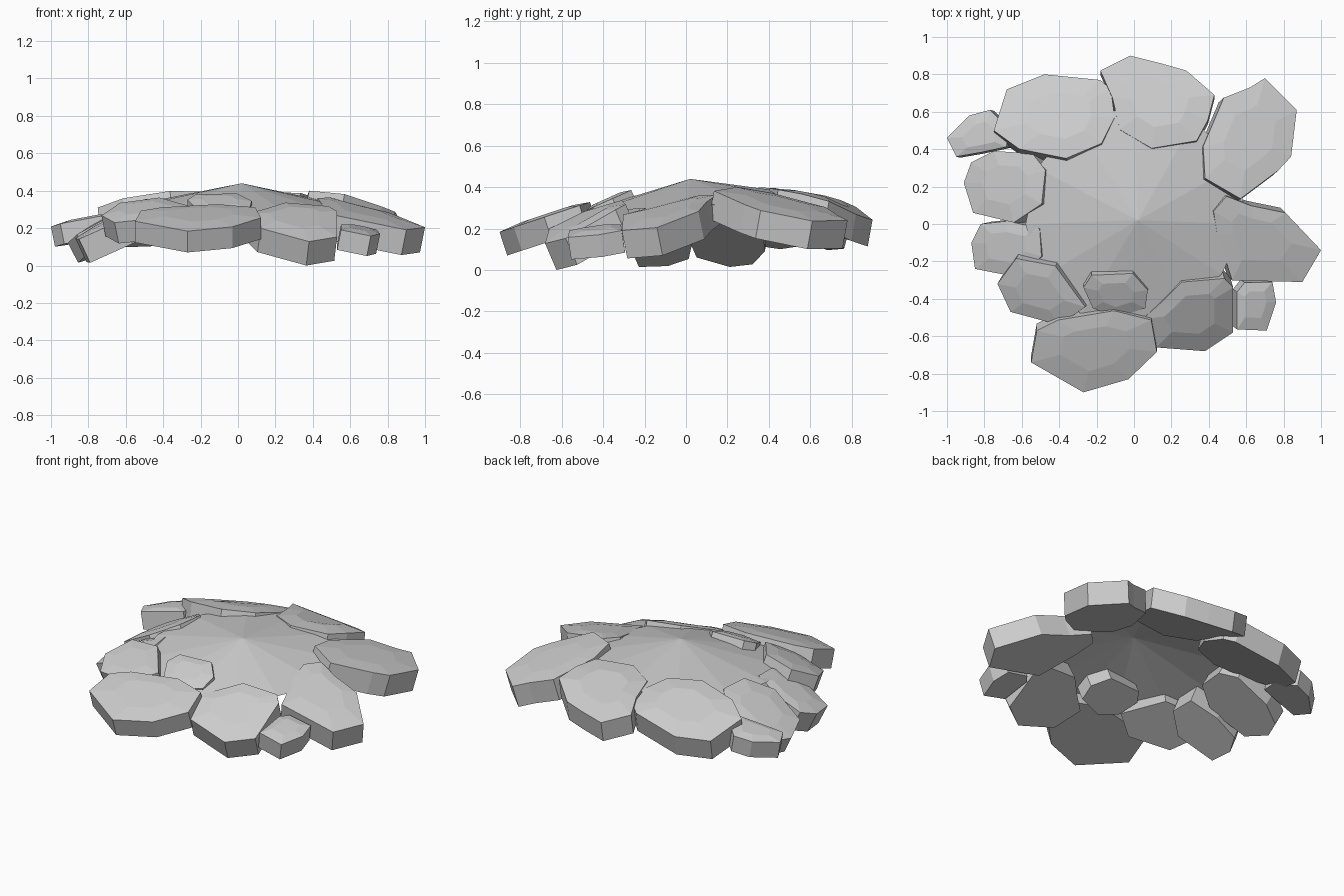
import bpy, bmesh, math
from mathutils import Vector

if "Cube" in bpy.data.objects:
    bpy.data.objects.remove(bpy.data.objects["Cube"])


def finish(bm, name):
    bmesh.ops.recalc_face_normals(bm, faces=bm.faces)
    me = bpy.data.meshes.new(name)
    bm.to_mesh(me)
    bm.free()
    ob = bpy.data.objects.new(name, me)
    bpy.context.collection.objects.link(ob)
    return ob


def slab(name, outline, z, gx, gy, t, bulge=0.012, droop=0.0):
    """Tilted stone slab: top-view outline, centre height, slopes and thickness."""
    n = len(outline)
    c = Vector((sum(p[0] for p in outline) / n, sum(p[1] for p in outline) / n))
    out = c.normalized()
    nrm = Vector((-gx, -gy, 1)).normalized()
    mid = Vector((c.x, c.y, z))
    bm = bmesh.new()
    rings = [[], [], []]
    for x, y in outline:
        p = Vector((x, y))
        if (p - c).dot(out) < 0:          # leave room for the visible inner wall
            p += out * 0.025
        d = p - c
        far = max(0, d.dot(out))
        h = z + gx * d.x + gy * d.y - droop * far * far
        rim = Vector((p.x, p.y, h))
        rings[0].append(bm.verts.new(mid.lerp(rim, 0.55) + nrm * bulge))
        rings[1].append(bm.verts.new(rim))
        rings[2].append(bm.verts.new(rim - nrm * t))
    for a, b in zip(rings, rings[1:]):
        for i in range(n):
            j = (i + 1) % n
            bm.faces.new((a[i], a[j], b[j], b[i]))
    bm.faces.new(rings[0])
    bm.faces.new(rings[2])
    return finish(bm, name)


# Shallow central mound: open fan of flat facets, steeper towards the front
bm = bmesh.new()
apex = bm.verts.new((0.02, 0.02, 0.445))
radii = [0.6, 0.64, 0.64, 0.64, 0.62, 0.6, 0.58, 0.58, 0.56, 0.54, 0.52, 0.54]
rim = []
for i, r in enumerate(radii):
    a = math.tau * i / len(radii)
    slope = 0.225 - 0.095 * math.sin(a)
    rim.append(bm.verts.new((r * math.cos(a), r * math.sin(a), 0.445 - slope * r)))
for i in range(len(rim)):
    bm.faces.new((apex, rim[i], rim[(i + 1) % len(rim)]))
finish(bm, "ground_mound")

# Ring of broken slabs
slab("front_slab", [(-.55, -.74), (-.52, -.57), (-.4, -.49), (-.1, -.44), (.1, -.49),
                    (.13, -.66), (-.03, -.83), (-.27, -.9)], .275, 0, .33, .12)
slab("front_right_slab", [(.03, -.49), (.13, -.4), (.24, -.29), (.47, -.27), (.53, -.34),
                          (.53, -.58), (.38, -.68), (.12, -.66)],
     .27, -.12, .43, .14, .012, .7)
slab("right_chip", [(.53, -.35), (.57, -.3), (.74, -.31), (.76, -.42), (.71, -.57),
                    (.53, -.55)], .2, -.2, .15, .11)
slab("right_slab", [(.4, .07), (.47, .15), (.6, .1), (.81, .06), (1, -.14), (.9, -.31),
                    (.5, -.3), (.42, -.05)], .3, -.2, .2, .14)
slab("back_right_slab", [(.35, .4), (.36, .23), (.55, .12), (.75, .27), (.84, .36),
                         (.87, .61), (.7, .78), (.62, .73), (.46, .66)],
     .32, -.2, -.18, .14)
slab("back_slab", [(-.18, .82), (-.02, .9), (.14, .86), (.28, .82), (.43, .69), (.39, .53),
                   (.33, .42), (.09, .38), (-.08, .48), (-.12, .65)],
     .355, 0, -.18, .13, .012, 1.4)
slab("back_left_slab", [(-.75, .5), (-.68, .72), (-.48, .8), (-.18, .77), (-.11, .7),
                        (-.09, .55), (-.16, .41), (-.35, .33), (-.6, .38)],
     .34, .1, -.28, .14, .015, .4)
slab("left_back_chip", [(-1, .46), (-.88, .58), (-.77, .61), (-.65, .5), (-.66, .4),
                        (-.8, .37), (-.95, .36)], .25, .2, -.05, .11)
slab("left_slab", [(-.91, .22), (-.87, .33), (-.75, .39), (-.52, .37), (-.45, .28),
                   (-.47, .1), (-.62, 0), (-.86, .06)], .255, .52, -.08, .12, .012, .2)
slab("left_front_chip", [(-.87, -.1), (-.85, -.24), (-.6, -.28), (-.47, -.17), (-.48, -.02),
                         (-.65, .02), (-.82, 0)], .24, .47, .1, .14)
slab("front_left_slab", [(-.73, -.32), (-.61, -.17), (-.4, -.21), (-.24, -.43), (-.4, -.54),
                         (-.66, -.47)], .305, .2, .35, .12)
slab("front_inner_chip", [(-.27, -.34), (-.22, -.25), (0, -.24), (.08, -.33), (.06, -.45),
                          (-.1, -.5), (-.22, -.45)], .345, 0, .45, .12)

# Rest the lowest corner on z = 0
obs = list(bpy.context.collection.objects)
low = min(v.co.z for o in obs for v in o.data.vertices)
for o in obs:
    for v in o.data.vertices:
        v.co.z -= low
